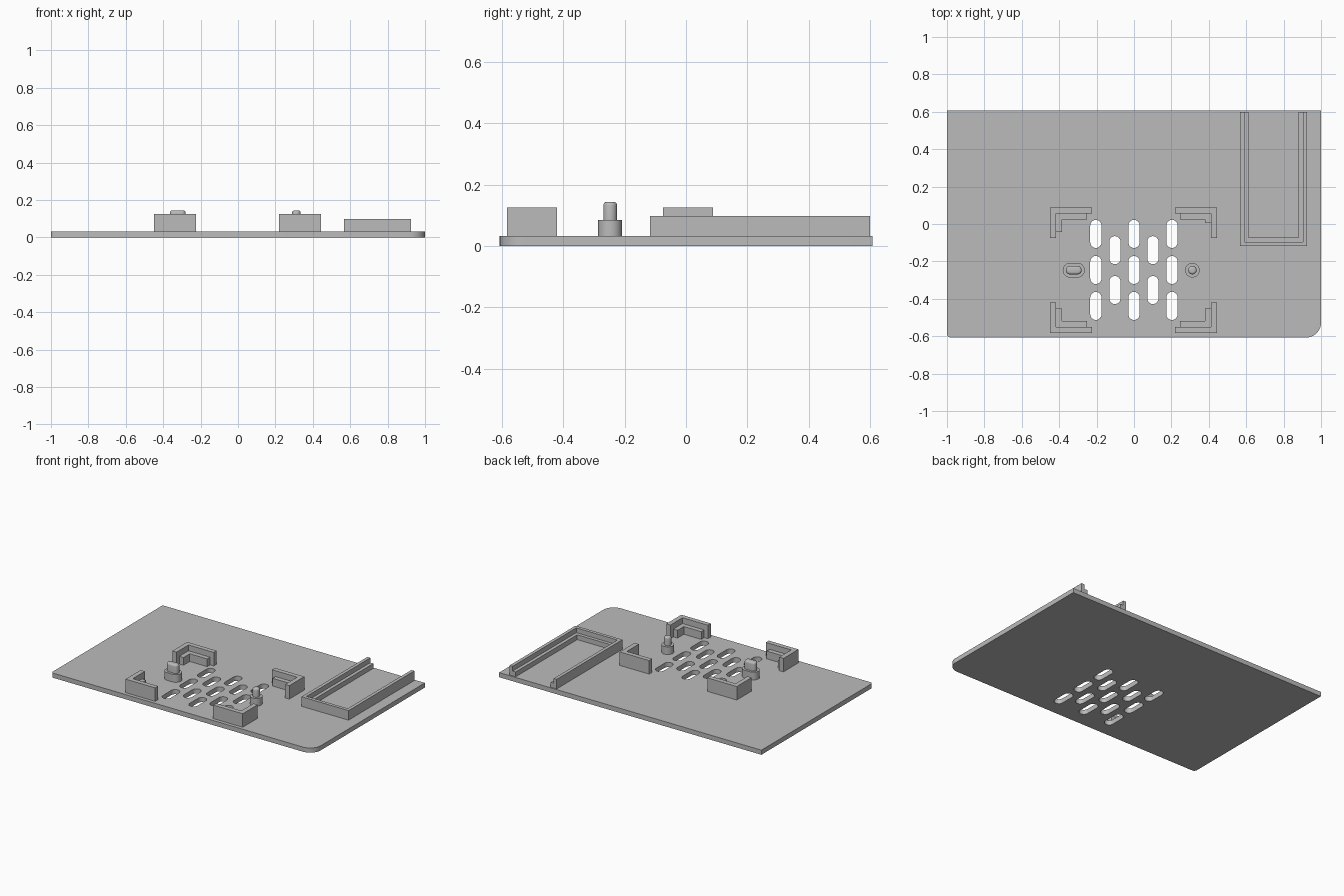
import bpy, bmesh
from math import pi, cos, sin

cube = bpy.data.objects.get("Cube")
if cube:
    bpy.data.objects.remove(cube, do_unlink=True)

grey = bpy.data.materials.new("matte_grey")
grey.use_nodes = True
grey.diffuse_color = (0.5, 0.5, 0.5, 1)
grey.node_tree.nodes["Principled BSDF"].inputs["Base Color"].default_value = (0.5, 0.5, 0.5, 1)

PLATE_TOP = 0.032
LEDGE_TOP = 0.085


def prism(name, loops, z0, z1, round_tip=0):
    """Extrude a flat outline (further loops are holes) from z0 to z1."""
    curve = bpy.data.curves.new(name, "CURVE")
    curve.dimensions = "2D"
    curve.fill_mode = "BOTH"
    curve.extrude = (z1 - z0) / 2
    for loop in loops:
        spline = curve.splines.new("POLY")
        spline.points.add(len(loop) - 1)
        for point, (x, y) in zip(spline.points, loop):
            point.co = (x, y, 0, 1)
        spline.use_cyclic_u = True
    source = bpy.data.objects.new(name + "_outline", curve)
    bpy.context.collection.objects.link(source)
    graph = bpy.context.evaluated_depsgraph_get()
    mesh = bpy.data.meshes.new_from_object(source.evaluated_get(graph))
    bpy.data.objects.remove(source, do_unlink=True)

    # weld the caps to the walls
    bm = bmesh.new()
    bm.from_mesh(mesh)
    bmesh.ops.remove_doubles(bm, verts=bm.verts, dist=1e-5)
    bmesh.ops.translate(bm, verts=bm.verts, vec=(0, 0, (z0 + z1) / 2))
    bmesh.ops.dissolve_limit(bm, angle_limit=0.01, verts=bm.verts, edges=bm.edges)
    bmesh.ops.recalc_face_normals(bm, faces=bm.faces)
    if round_tip:
        rim = [e for e in bm.edges
               if all(v.co.z > z1 - 1e-4 for v in e.verts) and e.calc_face_angle(0) > 1]
        bmesh.ops.bevel(bm, geom=rim, offset=round_tip, segments=4,
                        profile=0.5, affect="EDGES")
    bm.to_mesh(mesh)
    bm.free()
    mesh.name = name
    mesh.materials.clear()
    mesh.materials.append(grey)
    obj = bpy.data.objects.new(name, mesh)
    bpy.context.collection.objects.link(obj)
    bpy.ops.object.select_all(action="DESELECT")
    obj.select_set(True)
    bpy.context.view_layer.objects.active = obj
    bpy.ops.object.shade_smooth_by_angle(angle=pi / 6)
    return obj


def arc(x, y, r, start, end, steps=12):
    angles = [start + (end - start) * i / steps for i in range(steps + 1)]
    return [(x + r * cos(a), y + r * sin(a)) for a in angles]


def slot(x, y, half_x, half_y):
    """Outline with round ends, along whichever axis is longer."""
    r = min(half_x, half_y)
    if half_x > half_y:
        d = half_x - r
        return arc(x + d, y, r, -pi / 2, pi / 2) + arc(x - d, y, r, pi / 2, 3 * pi / 2)
    d = half_y - r
    return arc(x, y + d, r, 0, pi) + arc(x, y - d, r, pi, 2 * pi)


def angle_outline(x, y, sx, sy, long_x, long_y, t):
    """L outline with its outer corner at x, y and arms running along sx, sy."""
    steps = [(0, 0), (long_x, 0), (long_x, t), (t, t), (t, long_y), (0, long_y)]
    return [(x + sx * u, y + sy * v) for u, v in steps]


def channel_outline(x0, x1, y0, y1, t):
    """U outline open towards the rear."""
    return [(x0, y1), (x0, y0), (x1, y0), (x1, y1),
            (x1 - t, y1), (x1 - t, y0 + t), (x0 + t, y0 + t), (x0 + t, y1)]


# base plate with one large and one small rounded front corner, and vent slots
D = 0.607
plate = [(-1, D)] + arc(-0.98, -D + 0.02, 0.02, pi, 1.5 * pi, 6)
plate += arc(0.92, -D + 0.08, 0.08, 1.5 * pi, 2 * pi) + [(1, D)]
vents = [slot(x, y, 0.03, 0.075) for x in (-0.204, 0, 0.203) for y in (-0.053, -0.246, -0.438)]
vents += [slot(x, y, 0.03, 0.075) for x in (-0.102, 0.101) for y in (-0.14, -0.353)]
prism("base_plate", [plate] + vents, 0, PLATE_TOP)

# corner brackets with a lower inner ledge
for side, x, sx in (("right", -0.449, 1), ("left", 0.444, -1)):
    for end, y, sy in (("front", -0.583, 1), ("rear", 0.088, -1)):
        name = f"{end}_{side}_bracket"
        wall = angle_outline(x, y, sx, sy, 0.225, 0.163, 0.032)
        prism(name, [wall], PLATE_TOP, 0.125)
        ledge_y = 0.05 if name == "rear_left_bracket" else 0.1
        ledge = angle_outline(x + sx * 0.032, y + sy * 0.032, sx, sy, 0.165, ledge_y, 0.032)
        prism(name + "_ledge", [ledge], PLATE_TOP, LEDGE_TOP)

# locating posts: a long one on the right, a round one on the left
for side, x, stretch in (("right", -0.322, 0.02), ("left", 0.312, 0)):
    base = slot(x, -0.247, 0.039 + stretch, 0.039)
    pin = slot(x, -0.247, 0.0225 + stretch, 0.0225)
    if not stretch:
        base = arc(x, -0.247, 0.039, 0, 2 * pi, 32)[:-1]
        pin = arc(x, -0.247, 0.0225, 0, 2 * pi, 32)[:-1]
    prism(side + "_post_base", [base], PLATE_TOP, LEDGE_TOP)
    prism(side + "_post_pin", [pin], LEDGE_TOP, 0.144, 0.012)

# open tray rail with an inner ledge
prism("tray_wall", [channel_outline(0.567, 0.926, -0.118, 0.599, 0.023)], PLATE_TOP, 0.098)
prism("tray_ledge", [channel_outline(0.59, 0.903, -0.095, 0.599, 0.023)], PLATE_TOP, 0.065)
